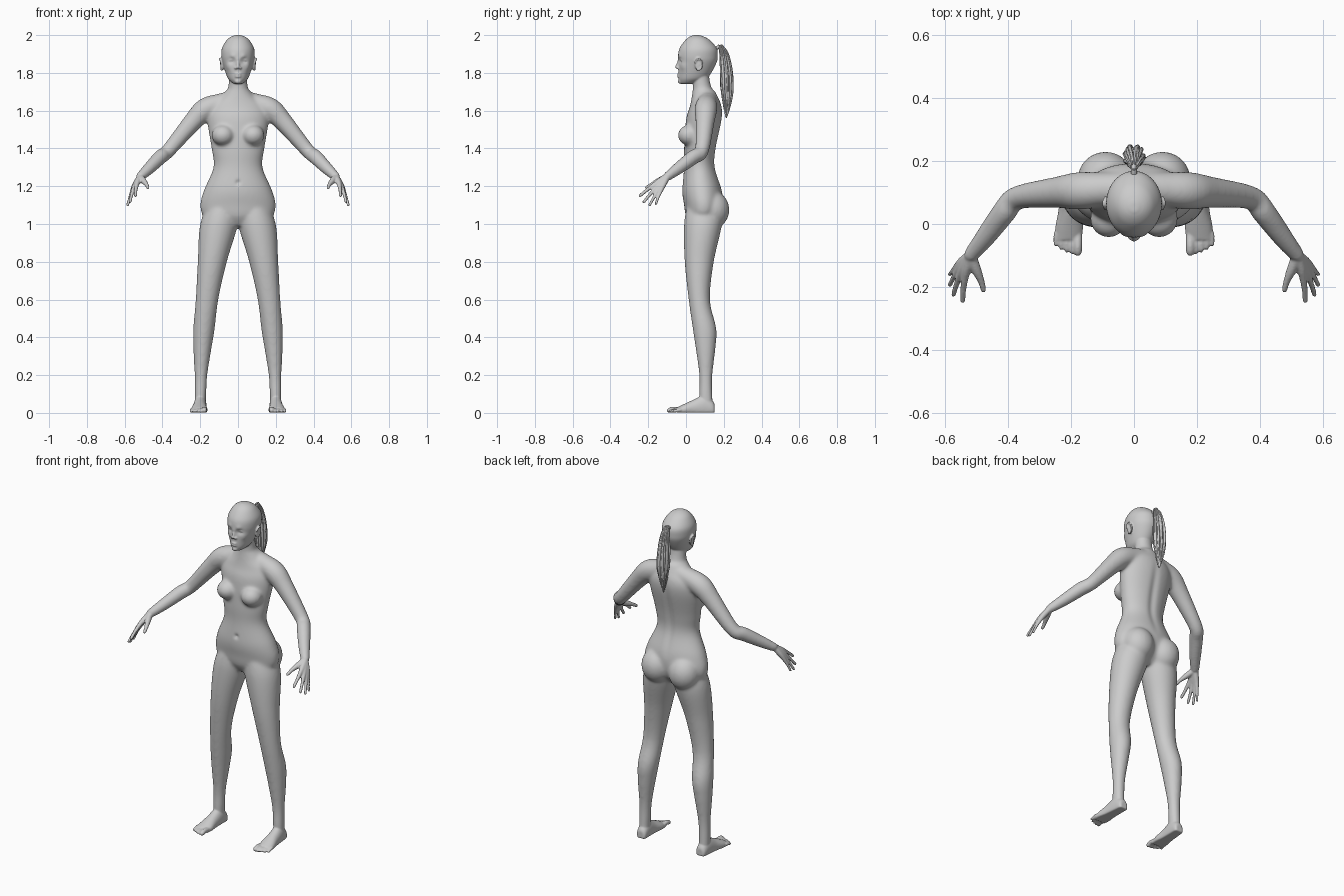
import bpy, bmesh, random
from math import sin, cos, pi, tau, exp
from mathutils import Vector, Matrix

random.seed(4)
if "Cube" in bpy.data.objects:
    bpy.data.objects.remove(bpy.data.objects["Cube"])

grey = bpy.data.materials.new("neutral grey")
grey.use_nodes = True
grey.diffuse_color = (.6, .6, .6, 1)
grey.node_tree.nodes["Principled BSDF"].inputs["Base Color"].default_value = grey.diffuse_color


def spline(rows, steps=5):
    """Catmull-Rom interpolation through rows of numbers."""
    result = []
    for i in range(len(rows) - 1):
        before, start = rows[max(i - 1, 0)], rows[i]
        end, after = rows[i + 1], rows[min(i + 2, len(rows) - 1)]
        for k in range(steps):
            t = k / steps
            result.append([b + t / 2 * (c - a + t * (2 * a - 5 * b + 4 * c - d + t * (3 * (b - c) + d - a)))
                           for a, b, c, d in zip(before, start, end, after)])
    return result + [list(rows[-1])]


def loft(bm, rings):
    """Bridge closed rings and cap both ends."""
    rows = [[bm.verts.new(point) for point in ring] for ring in rings]
    sides = len(rows[0])
    for lower, upper in zip(rows, rows[1:]):
        for i in range(sides):
            j = (i + 1) % sides
            bm.faces.new((lower[i], lower[j], upper[j], upper[i]))
    bm.faces.new(rows[0][::-1])
    bm.faces.new(rows[-1])
    return [vert for row in rows for vert in row]


def circle(sides):
    return [(cos(tau * i / sides), sin(tau * i / sides)) for i in range(sides)]


def stack(bm, rows, centre=lambda z: 0, sides=48, steps=6):
    """Horizontal ellipses from rows of height, half width, front y and back y."""
    rings = []
    for z, width, front, back in spline(rows, steps):
        middle, depth = (front + back) / 2, (back - front) / 2
        rings.append([(centre(z) + width * c, middle + depth * s, z) for c, s in circle(sides)])
    return loft(bm, rings)


def tube(bm, rows, side=1, sides=14):
    """Round-ended tube through rows of x, y, z and radius."""
    path = [(Vector((side * x, y, z)), radius) for x, y, z, radius in spline(rows)]
    (first, first_radius), (last, last_radius) = path[0], path[-1]
    start_dir = (path[1][0] - first).normalized()
    end_dir = (last - path[-2][0]).normalized()
    for angle in (pi / 4, pi / 2.5):
        path.insert(0, (first - start_dir * first_radius * sin(angle), first_radius * cos(angle)))
        path.append((last + end_dir * last_radius * sin(angle), last_radius * cos(angle)))
    rings, across = [], start_dir.orthogonal()
    for i, (point, radius) in enumerate(path):
        along = (path[min(i + 1, len(path) - 1)][0] - path[max(i - 1, 0)][0]).normalized()
        across = (across - along * across.dot(along)).normalized()
        other = along.cross(across)
        rings.append([point + radius * (c * across + s * other) for c, s in circle(sides)])
    loft(bm, rings)


def blob(bm, centre, radii):
    matrix = Matrix.Translation(centre) @ Matrix.Diagonal((*radii, 1))
    bmesh.ops.create_uvsphere(bm, u_segments=24, v_segments=16, radius=1, matrix=matrix)


def push(verts, centre, radius, move):
    """Soft sculpting stroke."""
    for vert in verts:
        distance = (vert.co - Vector(centre)).length
        vert.co += Vector(move) * exp(-(distance / radius) ** 2)


def finish(name, bm, voxel=0, smoothing=0):
    """Make an object, fused and smoothed when a voxel size is given."""
    bmesh.ops.recalc_face_normals(bm, faces=bm.faces)
    mesh = bpy.data.meshes.new(name)
    bm.to_mesh(mesh)
    bm.free()
    ob = bpy.data.objects.new(name, mesh)
    bpy.context.scene.collection.objects.link(ob)
    if voxel:
        fuse = ob.modifiers.new("fuse", "REMESH")
        fuse.mode = "VOXEL"
        fuse.voxel_size = voxel
        relax = ob.modifiers.new("relax", "SMOOTH")
        relax.iterations = smoothing
        bpy.context.view_layer.update()
        depsgraph = bpy.context.evaluated_depsgraph_get()
        baked = bpy.data.meshes.new_from_object(ob.evaluated_get(depsgraph))
        ob.modifiers.clear()
        ob.data = baked
    ob.data.materials.clear()
    ob.data.materials.append(grey)
    ob.data.polygons.foreach_set("use_smooth", [True] * len(ob.data.polygons))
    return ob


# Torso and neck
core = bmesh.new()
stack(core, [(.99, .09, .03, .14), (1.04, .18, 0, .18), (1.1, .2, -.01, .195), (1.18, .18, -.02, .19),
             (1.3, .13, -.01, .155), (1.4, .14, -.01, .16), (1.55, .163, 0, .19),
             (1.62, .15, .02, .19), (1.67, .095, .03, .17), (1.71, .06, .035, .15)])
stack(core, [(1.62, .07, .04, .17), (1.74, .05, .035, .13), (1.82, .05, .03, .12)])
for side in (1, -1):
    # Chest and seat
    blob(core, (side * .08, .017, 1.47), (.06, .06, .055))
    blob(core, (side * .09, .14, 1.075), (.09, .09, .1))
    # Shoulder and arm
    tube(core, [(.03, .115, 1.655, .05), (.1, .11, 1.635, .055), (.175, .105, 1.605, .06),
                (.245, .1, 1.535, .05), (.37, .083, 1.387, .038), (.41, .04, 1.355, .039),
                (.47, -.04, 1.295, .033), (.518, -.1, 1.25, .025)], side, 20)
    # Leg, bowing outwards towards the foot
    stack(core, [(1.12, .075, .01, .18), (1, .1, -.01, .19), (.8, .077, -.007, .147),
                 (.6, .06, .014, .127), (.45, .057, .035, .16), (.35, .049, .05, .157),
                 (.2, .034, .07, .14), (.1, .031, .07, .14), (.03, .03, .07, .145)],
          lambda z: side * (.2 - .1 * z * z))
rough = finish("rough_body", core, .008, 12)

body = bmesh.new()
body.from_mesh(rough.data)
bpy.data.objects.remove(rough)
# Spine groove and navel
for vert in body.verts:
    height = (vert.co.z - 1.15) / .5
    if vert.co.y > .1 and 0 < height < 1:
        vert.co.y -= .009 * exp(-(vert.co.x / .022) ** 2) * sin(pi * height)
push(body.verts, (0, -.016, 1.22), .012, (0, .01, 0))

# Head
skull = stack(body, [(1.742, .022, -.028, .03), (1.755, .04, -.036, .08), (1.78, .058, -.04, .12),
                     (1.85, .081, -.04, .16), (1.89, .088, -.042, .168), (1.93, .085, -.034, .163),
                     (1.97, .063, -.007, .13), (1.99, .04, .017, .1), (2, .012, .04, .07)], sides=80)
push(skull, (0, -.04, 1.87), .01, (0, -.004, 0))
for side in (1, -1):
    # Eye socket, brow and cheekbone
    eye_x = side * .031
    push(skull, (eye_x, -.032, 1.865), .015, (0, .012, 0))
    push(skull, (eye_x, -.036, 1.888), .014, (0, -.005, 0))
    push(skull, (side * .05, -.015, 1.835), .02, (side * .004, -.004, 0))
    # Eye, lid and nostril
    blob(body, (eye_x, -.017, 1.864), (.013, .011, .007))
    tube(body, [(.017, -.026, 1.864, .0035), (.031, -.029, 1.873, .0035), (.046, -.021, 1.865, .0035)], side)
    blob(body, (side * .012, -.041, 1.826), (.008, .01, .007))
    # Ear with a raised rim
    blob(body, (side * .084, .064, 1.842), (.009, .017, .03))
    sweep = [pi * (k / 4 - .6) for k in range(7)]
    tube(body, [(.089 + .007 * max(0, sin(a)), .066 + .019 * cos(a), 1.845 + .03 * sin(a), .005)
                for a in sweep], side)
# Nose, lips and chin
tube(body, [(0, -.037, 1.868, .006), (0, -.043, 1.848, .007), (0, -.049, 1.831, .009)])
for height in (1.781, 1.792):
    blob(body, (0, -.039, height), (.018, .009, .0055))
blob(body, (0, -.03, 1.755), (.018, .013, .013))

wrist = Vector((.518, -.1, 1.25))
fingertips = [(.543, -.243, 1.15), (.572, -.223, 1.117), (.584, -.193, 1.1), (.584, -.16, 1.106)]
lift = Vector((.006, 0, .006))
for side in (1, -1):
    # Palm bones and fingers fan out from the wrist
    for k, tip in enumerate(map(Vector, fingertips)):
        size = .0095 - k * .0005
        stations = [(.05, .017), (.3, .0155), (.48, .0125), (.75, size), (1, size - .001)]
        tube(body, [(*(wrist.lerp(tip, along) + lift * sin(pi * along)), radius)
                    for along, radius in stations], side)
    # Thumb
    tube(body, [(*wrist, .018), (.5, -.145, 1.228, .016), (.485, -.18, 1.21, .011),
                (.477, -.209, 1.193, .009)], side)
    # Foot, from rows of y, half width and height
    rings = []
    for y, width, top in spline([(.152, .02, .045), (.14, .03, .065), (.1, .034, .095),
                                 (.04, .037, .07), (-.01, .044, .047), (-.05, .042, .028)]):
        middle = .205 - y / 20
        rings.append([(side * middle + width * c, y, max(.001, top * (.35 + .65 * s))) for c, s in circle(28)])
    loft(body, rings)
    # Toes
    for k in range(5):
        size = .0098 - k * .0005 if k else .0135
        x = .178 + k * .0175
        end = -.088 + .0015 * k * k
        tube(body, [(x, -.03, .016, size), (x, end + .02, size + .006, size), (x, end, size, size)], side)
finish("body", body, .0045, 4)

# Ponytail: a tapered core wrapped in loose strands
hair = bmesh.new()
line = [(.15, 1.925, .013), (.182, 1.937, .011), (.2, 1.9, .021), (.212, 1.82, .032),
        (.217, 1.72, .033), (.218, 1.64, .022), (.214, 1.565, .004)]
tube(hair, [(0, y, z, radius * .85) for y, z, radius in line])
strands = 20
for k in range(strands):
    twist = random.uniform(-.12, .12)
    strand = []
    for i, (y, z, radius) in enumerate(line[1:]):
        angle = tau * k / strands + twist * i
        reach = radius * random.uniform(.82, .98)
        strand.append((reach * cos(angle), y + reach * sin(angle),
                       z + random.uniform(0, .012), .001 + radius * .16))
    tube(hair, strand, sides=8)
finish("ponytail", hair)
